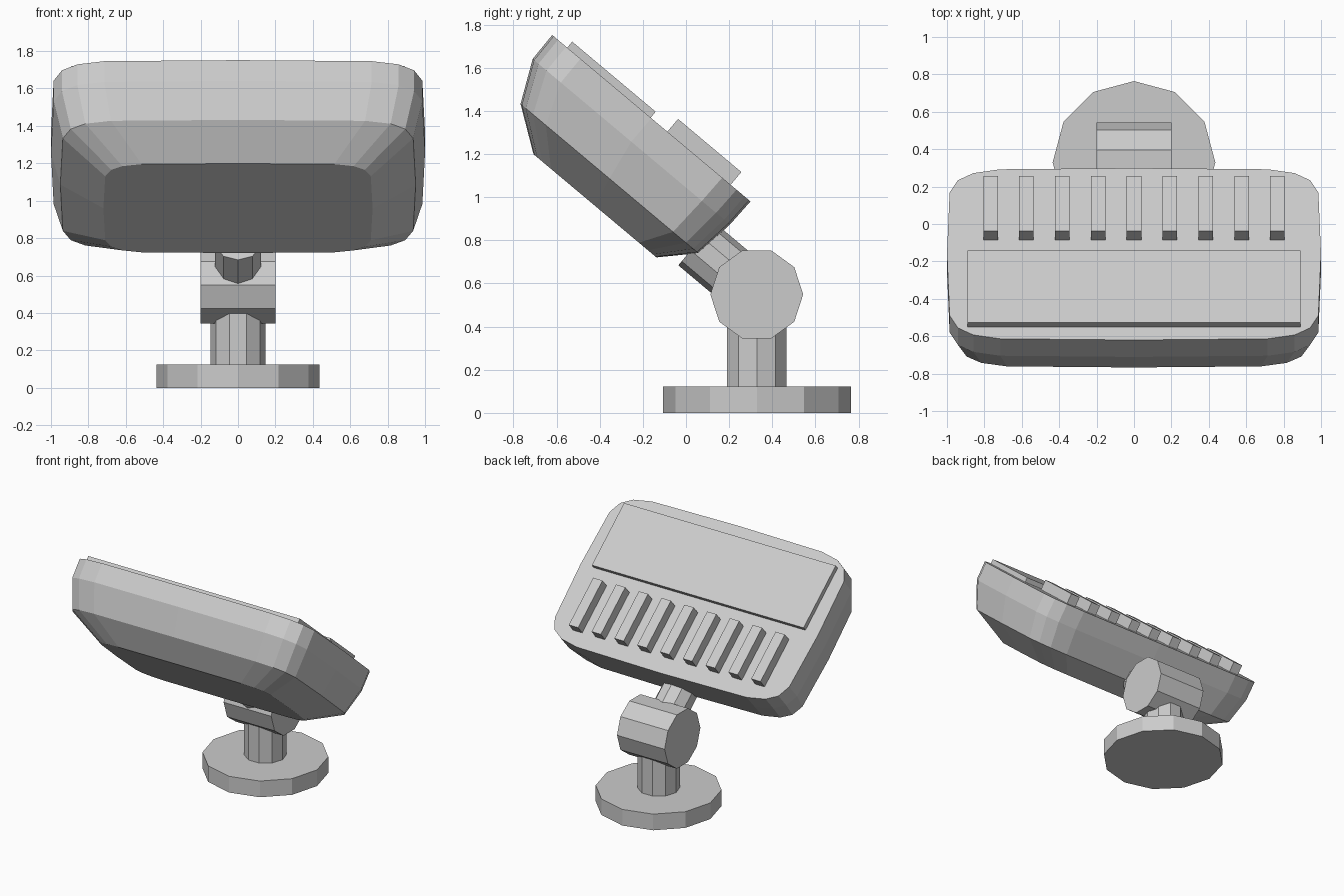
import bpy, bmesh, math
from mathutils import Matrix

if "Cube" in bpy.data.objects:
    bpy.data.objects.remove(bpy.data.objects["Cube"])

TILT = math.radians(-40)

grey = bpy.data.materials.new("light grey")
grey.diffuse_color = (0.6, 0.6, 0.6, 1)
grey.use_nodes = True
grey.node_tree.nodes["Principled BSDF"].inputs["Base Color"].default_value = grey.diffuse_color


def finish(name, bm, tilted=False):
    bmesh.ops.recalc_face_normals(bm, faces=bm.faces)
    mesh = bpy.data.meshes.new(name)
    bm.to_mesh(mesh)
    bm.free()
    mesh.materials.append(grey)
    obj = bpy.data.objects.new(name, mesh)
    bpy.context.collection.objects.link(obj)
    if tilted:
        obj.rotation_euler.x = TILT
    return obj


def prism(name, axis, sides, radius, start, end, centre, phase=0, tilted=False):
    """Cylinder along an axis; centre gives the other two coordinates."""
    bm = bmesh.new()
    rings = []
    for t in (start, end):
        ring = []
        for i in range(sides):
            a = phase + 2 * math.pi * i / sides
            p = [centre[0] + radius * math.cos(a), centre[1] + radius * math.sin(a)]
            p.insert("xyz".index(axis), t)
            ring.append(bm.verts.new(p))
        rings.append(ring)
    for i in range(sides):
        j = (i + 1) % sides
        bm.faces.new((rings[0][i], rings[0][j], rings[1][j], rings[1][i]))
    for ring in rings:
        bm.faces.new(ring)
    return finish(name, bm, tilted)


def box(name, x, y, z):
    """Box between (min, max) pairs, in the tilted frame of the lamp head."""
    bm = bmesh.new()
    size = Matrix.Diagonal((x[1] - x[0], y[1] - y[0], z[1] - z[0], 1))
    mid = Matrix.Translation((sum(x) / 2, sum(y) / 2, sum(z) / 2))
    bmesh.ops.create_cube(bm, size=1, matrix=mid @ size)
    return finish(name, bm, True)


# Stand: foot disc, upright post, hinge barrel and tilted arm
prism("base_disc", "z", 12, 0.435, 0, 0.123, (0, 0.329))
prism("post", "z", 10, 0.146, 0.1, 0.5, (0, 0.328))
prism("hinge_barrel", "x", 10, 0.215, -0.2, 0.2, (0.328, 0.549))
prism("tilt_arm", "y", 10, 0.13, -0.467, -0.10, (0, 0.631), math.pi / 2, True)

# Lamp head: lofted superellipse rings (half width, half height, centre, depth)
rings_spec = [(0.72, 0.372, -0.94, 0.464), (0.95, 0.538, -0.97, 0.604),
              (1.0, 0.597, -1.002, 0.80), (1.0, 0.60, -1.001, 0.943)]


def power(v, e=2 / 7):
    return math.copysign(abs(v) ** e, v) if abs(v) > 1e-6 else 0.0


bm = bmesh.new()
N = 20
rings = []
for w, h, c, depth in rings_spec:
    angles = [2 * math.pi * i / N for i in range(N)]
    rings.append([bm.verts.new((w * power(math.cos(a)), c + h * power(math.sin(a)), depth))
                  for a in angles])
for lo, hi in zip(rings, rings[1:]):
    for i in range(N):
        j = (i + 1) % N
        bm.faces.new((lo[i], lo[j], hi[j], hi[i]))
bm.faces.new(rings[0])
bm.faces.new(rings[-1])
finish("lamp_head", bm, True)

# Rear panel and cooling fins
box("rear_panel", (-0.89, 0.89), (-1.51, -1.005), (0.93, 0.979))
for i in range(9):
    x = (i - 4) * 0.1917
    box(f"cooling_fin_{i + 1}", (x - 0.039, x + 0.039), (-0.904, -0.521), (0.93, 1.02))
